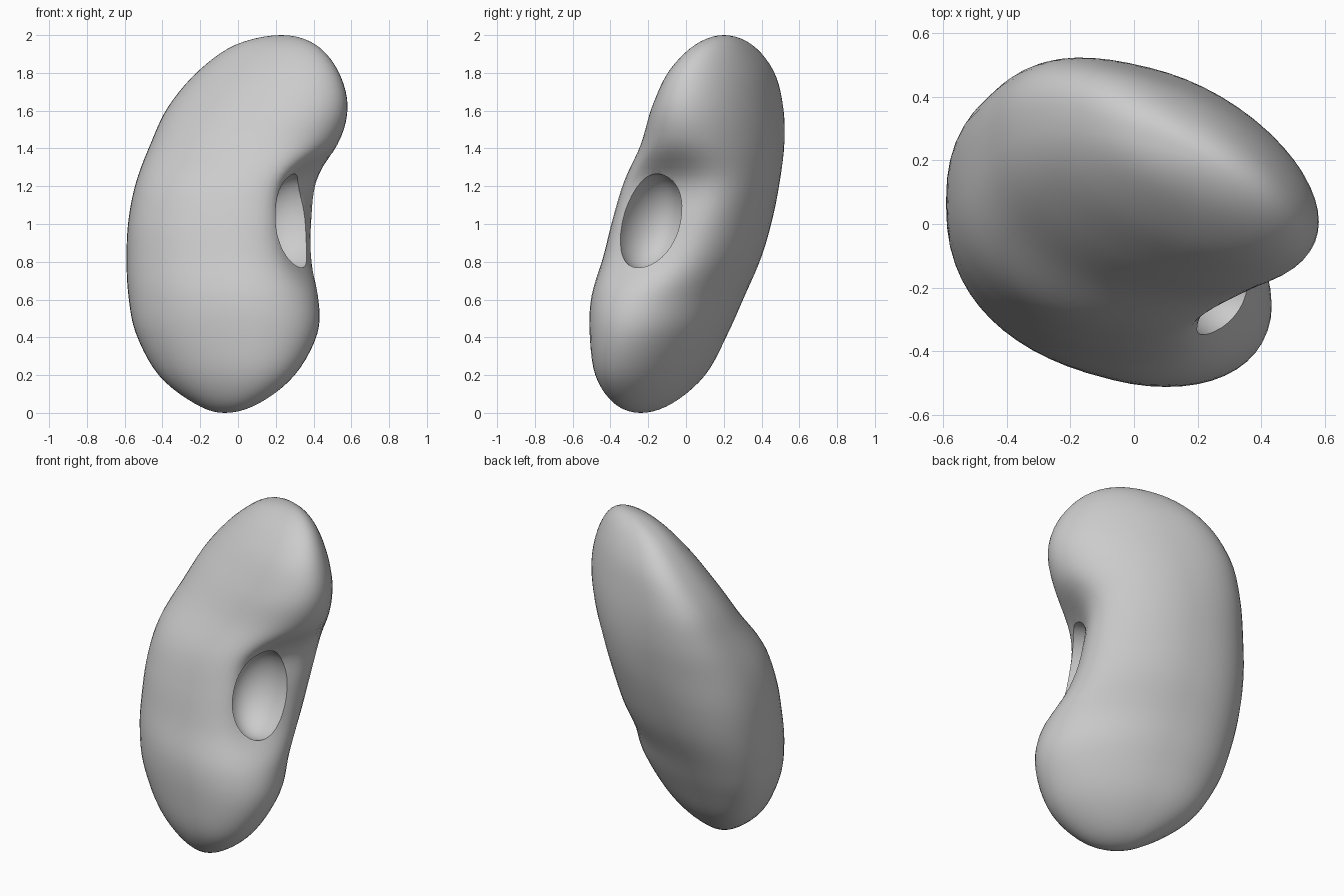
import bpy
import bmesh
import math
from mathutils import Vector, Matrix, Euler

cube = bpy.data.objects.get("Cube")
if cube:
    bpy.data.objects.remove(cube, do_unlink=True)

SIDES = 56      # vertices around each ring
STEPS = 5       # rings between neighbouring sections
BLUNT = .84     # below one, fills out the outer side of every ring

# Sections of the bean shape:
# height, x low, x high, y low, y high, skew of the oval, dent on the inner side
SECTIONS = [
    (0, -.07, -.07, -.24, -.24, -.5, 0),
    (.05, -.23, .11, -.38, -.08, -.45, 0),
    (.2, -.42, .3, -.48, .09, -.42, 0),
    (.42, -.54, .42, -.51, .21, -.35, 0),
    (.62, -.58, .43, -.5, .3, -.3, .01),
    (.82, -.59, .44, -.44, .39, -.22, .1),
    (1.02, -.58, .46, -.39, .45, -.18, .16),
    (1.22, -.54, .49, -.33, .49, -.18, .18),
    (1.42, -.465, .54, -.24, .51, -.3, .02),
    (1.62, -.37, .58, -.18, .5, -.45, 0),
    (1.81, -.21, .53, -.09, .45, -.55, 0),
    (1.95, -.01, .41, .05, .34, -.6, 0),
    (2, .23, .23, .2, .2, -.6, 0),
]


def flipped(section):
    """Carry a section past a pole, so the end closes as a smooth dome."""
    z, x0, x1, y0, y1, skew, dent = section
    return z, x1, x0, y1, y0, skew, dent


def spline(a, b, c, d, t):
    """Smooth curve from b to c."""
    return [q + t / 2 * (r - p + t * (2 * p - 5 * q + 4 * r - s
                                      + t * (3 * (q - r) + s - p)))
            for p, q, r, s in zip(a, b, c, d)]


def make_ring(bm, section):
    z, x0, x1, y0, y1, skew, dent = section
    verts = []
    for i in range(SIDES):
        angle = math.tau * i / SIDES - math.pi
        along, side = math.cos(angle), math.sin(angle)
        if along < 0:
            along = -abs(along) ** BLUNT
            side = math.copysign(abs(side) ** BLUNT, side)
        across = skew * along + math.sqrt(1 - skew ** 2) * side
        pinch = dent * math.exp(-((angle + .35) / .6) ** 2)
        verts.append(bm.verts.new(((x0 + x1) / 2 + (x1 - x0) / 2 * along - pinch,
                                   (y0 + y1) / 2 + (y1 - y0) / 2 * across, z)))
    return verts


def make_object(name, bm, material):
    bmesh.ops.recalc_face_normals(bm, faces=bm.faces)
    mesh = bpy.data.meshes.new(name)
    bm.to_mesh(mesh)
    bm.free()
    mesh.materials.append(material)
    obj = bpy.data.objects.new(name, mesh)
    bpy.context.collection.objects.link(obj)
    return obj


# One plain grey
grey = bpy.data.materials.new("light grey")
grey.use_nodes = True
colour = (.6, .6, .6, 1)
grey.diffuse_color = colour
grey.node_tree.nodes["Principled BSDF"].inputs["Base Color"].default_value = colour

# Bean-shaped body, lofted through the sections
bm = bmesh.new()
path = [flipped(SECTIONS[1])] + SECTIONS + [flipped(SECTIONS[-2])]
rings = []
for k in range(len(SECTIONS) - 1):
    for step in range(STEPS):
        if k + step > 0:
            rings.append(make_ring(bm, spline(*path[k:k + 4], step / STEPS)))
for lower, upper in zip(rings, rings[1:]):
    for i in range(SIDES):
        j = (i + 1) % SIDES
        bm.faces.new((lower[i], lower[j], upper[j], upper[i]))
for ring, section in ((rings[0], SECTIONS[0]), (rings[-1], SECTIONS[-1])):
    z, x, _, y, *_ = section
    pole = bm.verts.new((x, y, z))
    for i in range(SIDES):
        bm.faces.new((ring[i], ring[(i + 1) % SIDES], pole))
body = make_object("bean_body", bm, grey)

# Hollow in the inner curve, scooped out with a tilted ellipsoid
bm = bmesh.new()
bmesh.ops.create_uvsphere(bm, u_segments=40, v_segments=24, radius=1)
placing = (Matrix.Translation(Vector((.29, -.19, 1.01)))
           @ Euler((-.25, 0, -.47)).to_matrix().to_4x4()
           @ Matrix.Diagonal((.22, .17, .26, 1)))
bmesh.ops.transform(bm, matrix=placing, verts=bm.verts)
cutter = make_object("hollow_cutter", bm, grey)
cutter.hide_render = True

scoop = body.modifiers.new("hollow", "BOOLEAN")
scoop.operation = "DIFFERENCE"
scoop.solver = "EXACT"
scoop.object = cutter
bpy.context.view_layer.objects.active = body
bpy.ops.object.select_all(action="DESELECT")
body.select_set(True)
bpy.ops.object.modifier_apply(modifier=scoop.name)
bpy.data.objects.remove(cutter, do_unlink=True)
bpy.ops.object.shade_smooth_by_angle(angle=math.radians(40))
